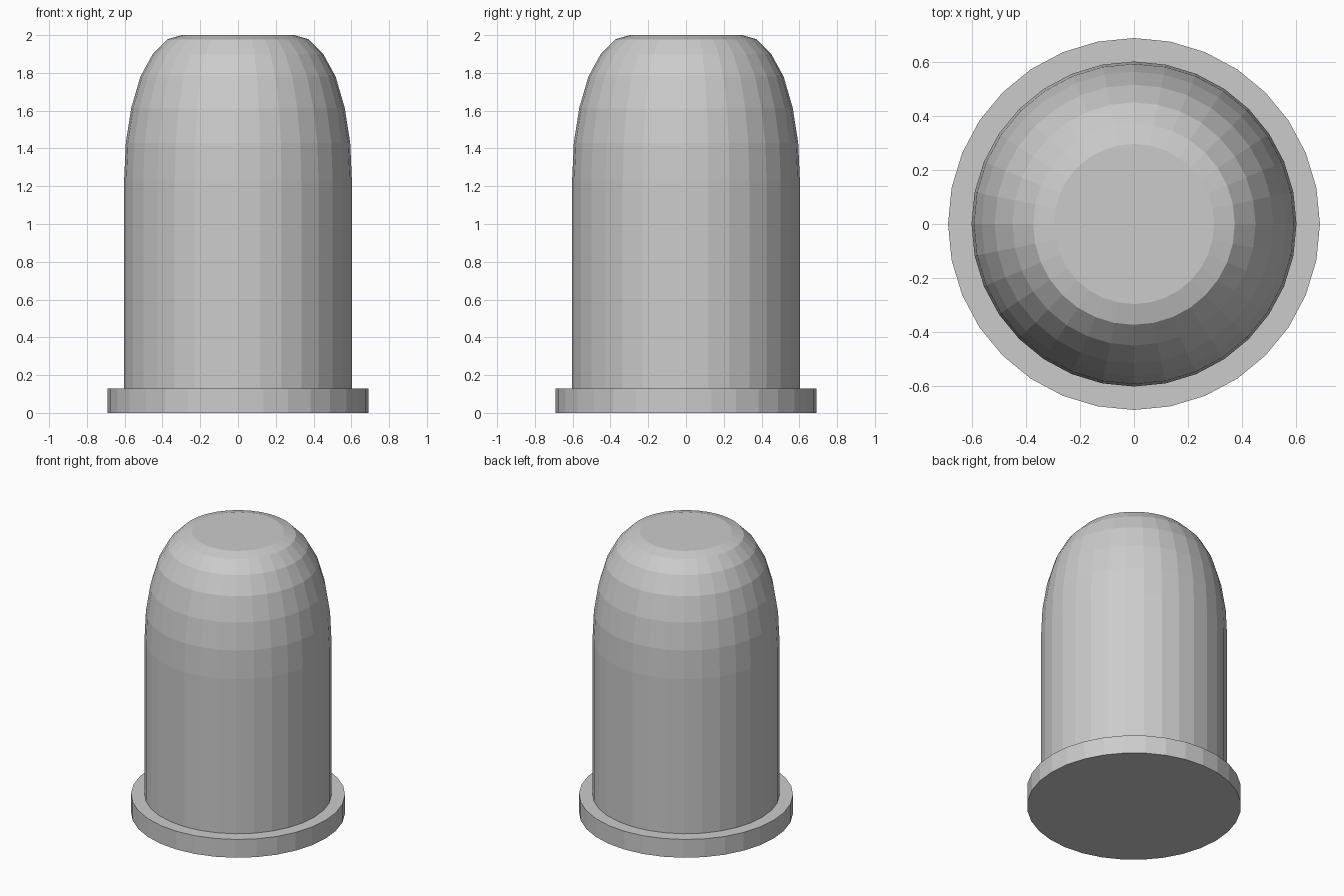
import bpy, bmesh, math

if "Cube" in bpy.data.objects:
    bpy.data.objects.remove(bpy.data.objects["Cube"])

SIDES = 32


def lathe(name, profile):
    """Closed flat-shaded solid of revolution from (radius, z) points, bottom to top."""
    bm = bmesh.new()
    rings = []
    for r, z in profile:
        rings.append([bm.verts.new((r * math.cos(2 * math.pi * i / SIDES),
                                    r * math.sin(2 * math.pi * i / SIDES), z))
                      for i in range(SIDES)])
    for low, high in zip(rings, rings[1:]):
        for i in range(SIDES):
            j = (i + 1) % SIDES
            bm.faces.new((low[i], low[j], high[j], high[i]))
    bm.faces.new(rings[0][::-1])
    bm.faces.new(rings[-1])
    mesh = bpy.data.meshes.new(name)
    bm.to_mesh(mesh)
    bm.free()
    obj = bpy.data.objects.new(name, mesh)
    bpy.context.collection.objects.link(obj)
    return obj


# Base flange, domed body and flat tip in one stepped profile
lathe("domed_cap", [
    (0.69, 0.0), (0.69, 0.13), (0.603, 0.13),
    (0.603, 1.23), (0.594, 1.43), (0.565, 1.615), (0.517, 1.78),
    (0.451, 1.90), (0.374, 1.978), (0.297, 2.0),
])
